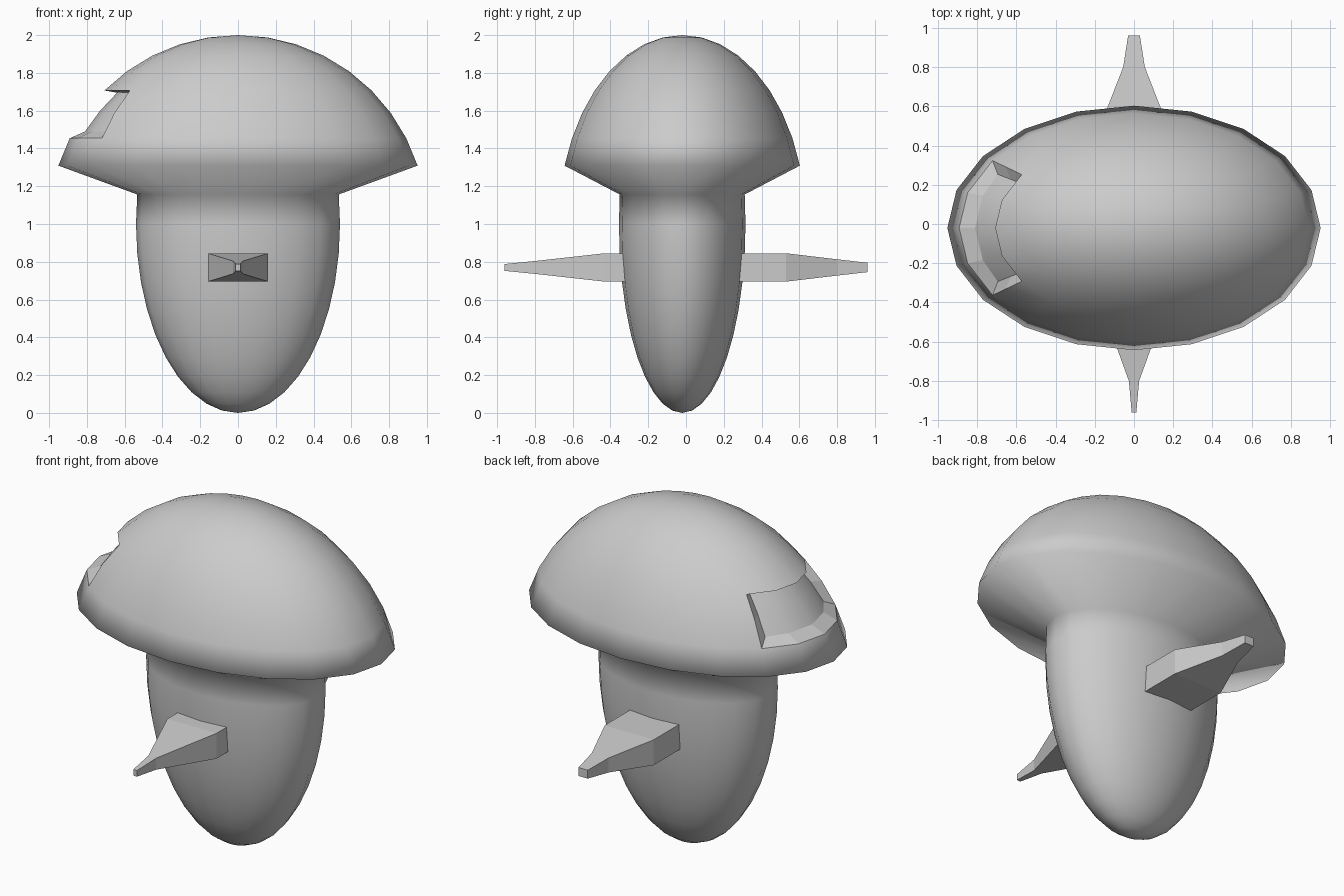
import bpy, bmesh
from math import sin, cos, radians

if "Cube" in bpy.data.objects:
    bpy.data.objects.remove(bpy.data.objects["Cube"])

N = 20          # sides around the body
CY = -0.02      # body centre in y


def finish(bm, name):
    bmesh.ops.recalc_face_normals(bm, faces=bm.faces)
    me = bpy.data.meshes.new(name)
    bm.to_mesh(me)
    bm.free()
    ob = bpy.data.objects.new(name, me)
    bpy.context.collection.objects.link(ob)
    return ob


def skin(bm, rows, closed, skip=lambda i, j: False, smooth=True):
    for i in range(len(rows) - 1):
        a, b = rows[i], rows[i + 1]
        for j in range(len(a) if closed else len(a) - 1):
            if not skip(i, j):
                k = (j + 1) % len(a)
                bm.faces.new((a[j], a[k], b[k], b[j])).smooth = smooth


# Body: sphere of 20 rings, narrowed to a stem below the cap rim
bm = bmesh.new()
rings = []
for i in range(1, 20):
    lat = radians(-90 + 9 * i)
    sx, sy = (0.54, 0.335) if i <= 11 else (1.0, 0.655)
    r = cos(lat)
    rings.append([bm.verts.new((sx * r * cos(radians(18 * j)),
                                CY + sy * r * sin(radians(18 * j)),
                                1 + sin(lat))) for j in range(N)])

# Four by two faces left out on the -x side for the recess
skin(bm, rings, True, lambda i, j: i in (12, 13) and 8 <= j <= 11)
for ring, z in ((rings[0], 0.0), (rings[-1], 2.0)):
    tip = bm.verts.new((0, CY, z))
    for j in range(N):
        bm.faces.new((ring[j], ring[(j + 1) % N], tip)).smooth = True

# Recess: inner panel and the walls joining it to the opening
outer = [rings[i][8:13] for i in (12, 13, 14)]
inner = [[bm.verts.new((r * cos(radians(180 + a)),
                        CY - 0.655 * r * sin(radians(a)), z))
          for a in (-31, -18, 0, 18, 31)]
         for r, z in ((0.81, 1.49), (0.73, 1.60), (0.64, 1.695))]
skin(bm, inner, False)


def border(g):
    return (g[0] + [g[1][4]] + g[2][::-1] + [g[1][0]])


skin(bm, [border(outer), border(inner)], True, smooth=False)
for g in (outer, inner):
    loop = border(g)
    for j, v in enumerate(loop):
        e = bm.edges.get((v, loop[(j + 1) % len(loop)]))
        if e:
            e.smooth = False
finish(bm, "mushroom_body")


# Side spikes: box root tapering in two steps to a small tip
def spike(name, sections):
    bm = bmesh.new()
    rows = [[bm.verts.new((sx * w, y, 0.77 + sz * h))
             for sx, sz in ((-1, -1), (1, -1), (1, 1), (-1, 1))]
            for y, w, h in sections]
    skin(bm, rows, True, smooth=False)
    bm.faces.new(rows[0])
    bm.faces.new(rows[-1])
    finish(bm, name)


spike("front_spike", [(-0.22, 0.16, 0.075), (-0.43, 0.16, 0.075),
                      (-0.80, 0.026, 0.034), (-0.96, 0.012, 0.018)])
spike("back_spike", [(0.18, 0.16, 0.075), (0.53, 0.16, 0.075),
                     (0.80, 0.055, 0.043), (0.96, 0.03, 0.025)])
